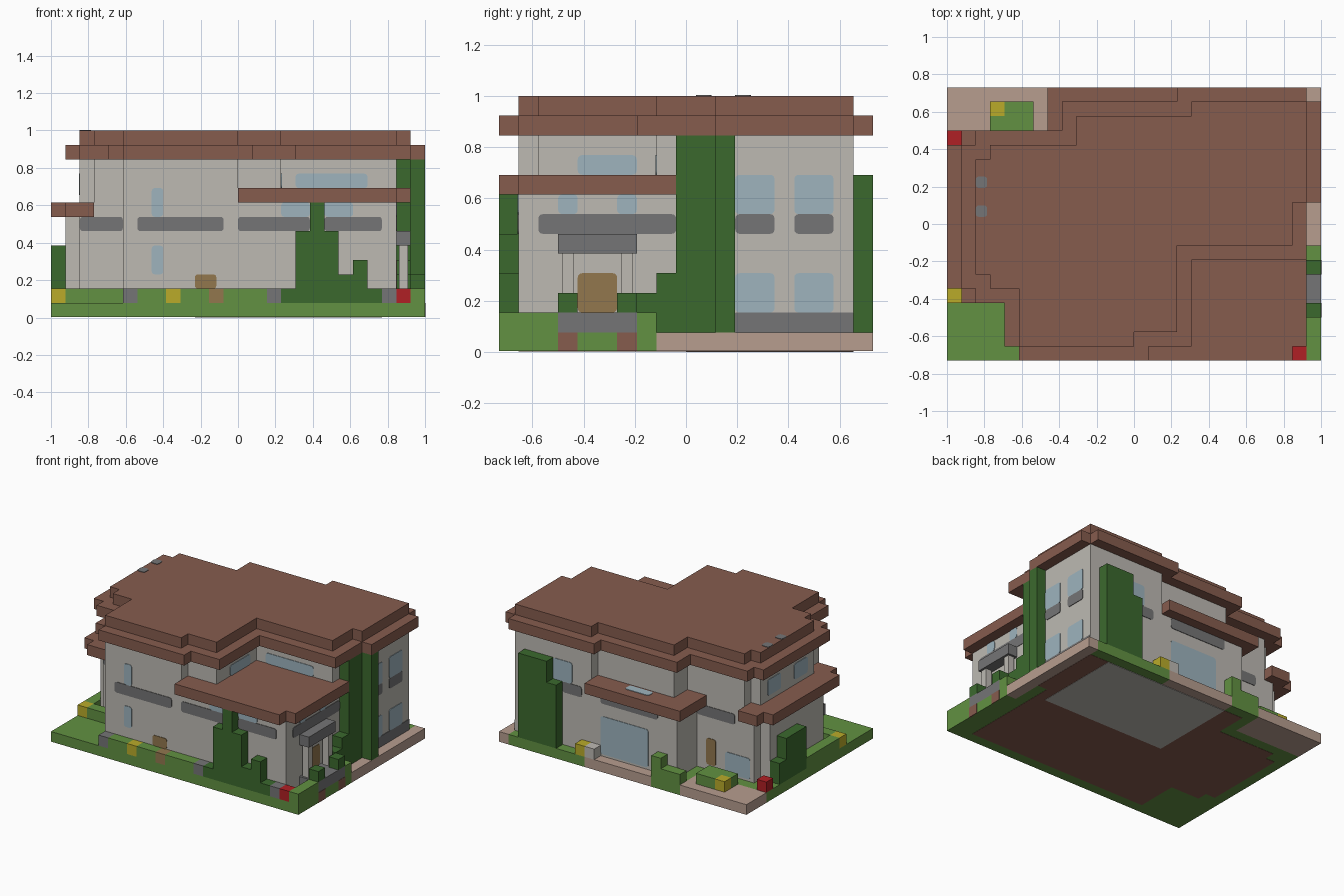
import bpy
import bmesh
import math
from mathutils import Vector

starter = bpy.data.objects.get("Cube")
if starter:
    bpy.data.objects.remove(starter, do_unlink=True)

UNIT = 1 / 13                       # edge of one building block
ORIGIN = Vector((-13, -9.5, 0))     # centres the block grid


def material(name, *rgb):
    mat = bpy.data.materials.new(name)
    mat.use_nodes = True
    colour = (*rgb, 1)
    mat.diffuse_color = colour
    shader = next(n for n in mat.node_tree.nodes if n.type == "BSDF_PRINCIPLED")
    shader.inputs["Base Color"].default_value = colour
    shader.inputs["Roughness"].default_value = 0.9
    return mat


ROOF = material("roof_brown", .24, .107, .076)
WALL = material("wall_plaster", .51, .49, .45)
LEAF = material("dark_leaf", .044, .141, .027)
GRASS = material("grass_green", .122, .283, .054)
PAVING = material("beige_paving", .474, .337, .275)
STONE = material("grey_stone", .178, .178, .18)
GLASS = material("pale_glass", .342, .456, .515)
WOOD = material("door_wood", .287, .184, .076)
YELLOW = material("flower_yellow", .49, .41, .023)
RED = material("flower_red", .434, .014, .018)


def prism(name, mat, outline, low, high, axis="z"):
    """Extrude a flat outline along an axis, in block units."""
    place = {"z": lambda u, v, w: (u, v, w),
             "y": lambda u, v, w: (u, w, v),
             "x": lambda u, v, w: (w, u, v)}[axis]
    bm = bmesh.new()
    base = [bm.verts.new((Vector(place(u, v, low)) + ORIGIN) * UNIT) for u, v in outline]
    face = bm.faces.new(base)
    grown = bmesh.ops.extrude_face_region(bm, geom=[face])["geom"]
    shift = Vector(place(0, 0, high - low)) * UNIT
    bmesh.ops.translate(bm, vec=shift, verts=[g for g in grown if isinstance(g, bmesh.types.BMVert)])
    bmesh.ops.recalc_face_normals(bm, faces=bm.faces)
    mesh = bpy.data.meshes.new(name)
    bm.to_mesh(mesh)
    bm.free()
    mesh.materials.append(mat)
    obj = bpy.data.objects.new(name, mesh)
    bpy.context.collection.objects.link(obj)
    return obj


def steps(*values):
    """Right-angled outline: from the start corner, go across then along for each pair."""
    pairs = list(zip(values[::2], values[1::2]))
    points = [pairs[0]]
    for u, v in pairs[1:]:
        points += [(u, points[-1][1]), (u, v)]
    return points + [(pairs[0][0], points[-1][1])]


def box(name, mat, x, y, z, wide=1, deep=1, tall=1):
    return prism(name, mat, steps(x, y, x + wide, y + deep), z, z + tall)


def plate(name, mat, axis, level, u, v, wide, tall, radius=.22):
    """Thin rounded panel set on a wall (axis x or y) or a roof (axis z)."""
    outline = []
    corners = [(u + wide, v + tall), (u, v + tall), (u, v), (u + wide, v)]
    for quarter, (cu, cv) in enumerate(corners):
        su = -1 if cu > u else 1
        sv = -1 if cv > v else 1
        for part in range(4):
            angle = (quarter + part / 3) * math.pi / 2
            outline.append((cu + radius * (su + math.cos(angle)),
                            cv + radius * (sv + math.sin(angle))))
    return prism(name, mat, outline, level - .05, level + .05, axis)


# Ground slab, paving and underside
prism("lawn", GRASS, steps(0, 0, 26, 8, 25, 19, 17, 18, 10, 19, 7, 16), .04, 1)
for x, y, wide, deep in ((25, 8, 1, 11), (10, 18, 7, 1), (0, 16, 7, 3)):
    box("paving", PAVING, x, y, .04, wide, deep, .96)
ground_plan = steps(5, 1, 24, 11, 25, 18, 8, 15, 2, 14, 1, 6, 2, 5)
prism("foundation", ROOF, ground_plan, .02, .9)
box("foundation_floor", WALL, 10, 9.5, 0, 13, 8.5, .5)
for y in (3, 6):
    prism("path_edge", ROOF, steps(y, .04, y + 1, 1), 25.9, 26.03, "x")

# Walls of both storeys
upper_plan = steps(5, 1, 13, 2, 16, 8, 24, 11, 25, 18, 17, 17, 9, 15, 3, 14, 2, 6, 3, 5)
prism("lower_walls", WALL, ground_plan, .9, 7)
prism("upper_walls", WALL, upper_plan, 7, 11)
box("porch_wall", WALL, 13, 1, 7, 11, 8)

# Stepped main roof and the three lower roofs
prism("roof_eaves", ROOF, steps(5, 0, 14, 1, 17, 7, 25, 11, 26, 18, 25, 19, 16, 18,
                                8, 16, 2, 15, 1, 5, 2, 4, 4, 1), 11, 12)
prism("roof_top", ROOF, upper_plan, 12, 13)
prism("porch_roof", ROOF, steps(13, 0, 24, 1, 25, 9), 8, 9)
prism("side_roof", ROOF, steps(1, 4, 3, 16, 1, 15, 0, 5), 7, 8)
box("rear_roof", ROOF, 7, 15, 7, 10, 4)

# Stone sill bands
for x, wide in ((6, 6), (13, 5), (19, 4)):
    plate("front_sill", STONE, "y", 1, x, 6, wide, 1)
plate("front_side_sill", STONE, "y", 5, 2, 6, 3, 1)
for y, wide in ((12, 2), (15, 2)):
    plate("side_sill", STONE, "x", 25, y, 6, wide, 1)
plate("porch_sill", STONE, "x", 24, 2, 6, 7, 1)
plate("rear_sill", STONE, "y", 18, 10, 6, 6, 1)
plate("rear_side_sill", STONE, "y", 18, 18, 6, 2, 1)
plate("rear_wing_sill", STONE, "y", 15, 4, 6, 4, 1)
plate("wall_plinth", STONE, "x", 25, 12, 1, 6, 1, .02)

# Windows facing front and back
for z in (3, 7):
    plate("front_window", GLASS, "y", 1, 7, z, .8, 2)
for x in (16, 19):
    plate("porch_front_window", GLASS, "y", 1, x, 7, 2, 1)
plate("upper_front_window", GLASS, "y", 8, 17, 9, 5, 1)
plate("rear_window", GLASS, "y", 18, 11, 1.2, 5, 3.6)
plate("rear_upper_window", GLASS, "y", 18, 19, 7, 2, 2)
plate("rear_wing_window", GLASS, "y", 15, 2.4, 1.2, 2.6, 2)

# Windows facing the sides, and roof lights
for y in (12, 15):
    for z in (2, 7):
        plate("side_window", GLASS, "x", 25, y, z, 2, 2)
for y in (3, 6):
    plate("porch_side_window", GLASS, "x", 24, y, 7, 1, 1)
plate("upper_side_window", GLASS, "x", 16, 4, 9, 3, 1)
for y in (7, 11):
    plate("upper_left_window", GLASS, "x", 2, y, 8.5, 2, 1.5)
for y in (10, 12):
    plate("roof_light", STONE, "z", 13, 2, y, .8, .8)
plate("rear_roof_light", GLASS, "z", 8, 11, 17.2, 2.5, .8)

# Doors
plate("front_door", WOOD, "y", 1, 10, 2, 1.5, 1)
plate("rear_door", WOOD, "y", 15, 6, 1.5, 1, 2.5)
plate("porch_door", WOOD, "x", 24, 4, 2, 2, 2)

# Entrance canopy on posts, with steps
box("canopy", STONE, 24, 3, 5, 1, 4)
box("entrance_steps", STONE, 24, 3, 1, 2, 4)
for y in (3, 6):
    box("canopy_post", WALL, 24.2, y + .2, 2, .6, .6, 3)
    box("step_bush", LEAF, 25, y, 2)

# Front hedge, broken up by stones and flowers
for x, mat, name in ((5, STONE, "hedge_stone"), (15, STONE, "hedge_stone"), (23, STONE, "hedge_stone"),
                     (8, YELLOW, "yellow_flower"), (11, WOOD, "door_step"), (24, RED, "red_flower")):
    box(name, mat, x, 0, 1)
for x, wide in ((6, 2), (9, 2), (12, 3)):
    box("front_hedge", GRASS, x, 0, 1, wide)
box("corner_hedge", GRASS, 25, 0, 1, 1, 3)
box("entrance_hedge", GRASS, 25, 7, 1)
box("left_hedge", GRASS, 1, 4, 1, 4)
box("left_border", GRASS, 0, 5, 1, 1, 5)
box("left_yellow_flower", YELLOW, 0, 4, 1)
box("left_red_flower", RED, 0, 15, 1)

# Climbing plants and stepped bushes
prism("front_climber", LEAF, steps(16, 1, 23, 2, 22, 4, 21, 3, 20, 6, 19, 8, 18, 6, 17, 2), 0, 1, "y")
prism("rear_climber", LEAF, steps(20, 1, 24, 9, 21, 7), 18, 19, "y")
prism("left_bush", LEAF, steps(10, 1, 14, 3, 13, 5), 0, 1, "x")
prism("entrance_bush", LEAF, steps(7, 1, 9, 4, 8, 3), 24, 25, "x")
box("tall_climber", LEAF, 24, 9, 1, 1, 2, 10)
box("tall_climber_edge", LEAF, 25, 11, 1, 1, 1, 10)

# Planting along the back
box("rear_yellow_flower", YELLOW, 17, 18, 1)
box("rear_stone", WALL, 16, 18, 1)
box("rear_shrub", GRASS, 9, 18, 1, 1, 1, 2)
box("rear_hedge", GRASS, 7, 18, 1, 2)
box("patio_yellow_flower", YELLOW, 3, 17, 1)
box("patio_hedge", GRASS, 4, 17, 1, 2)
box("patio_shrub", GRASS, 3, 16, 1, 3)
